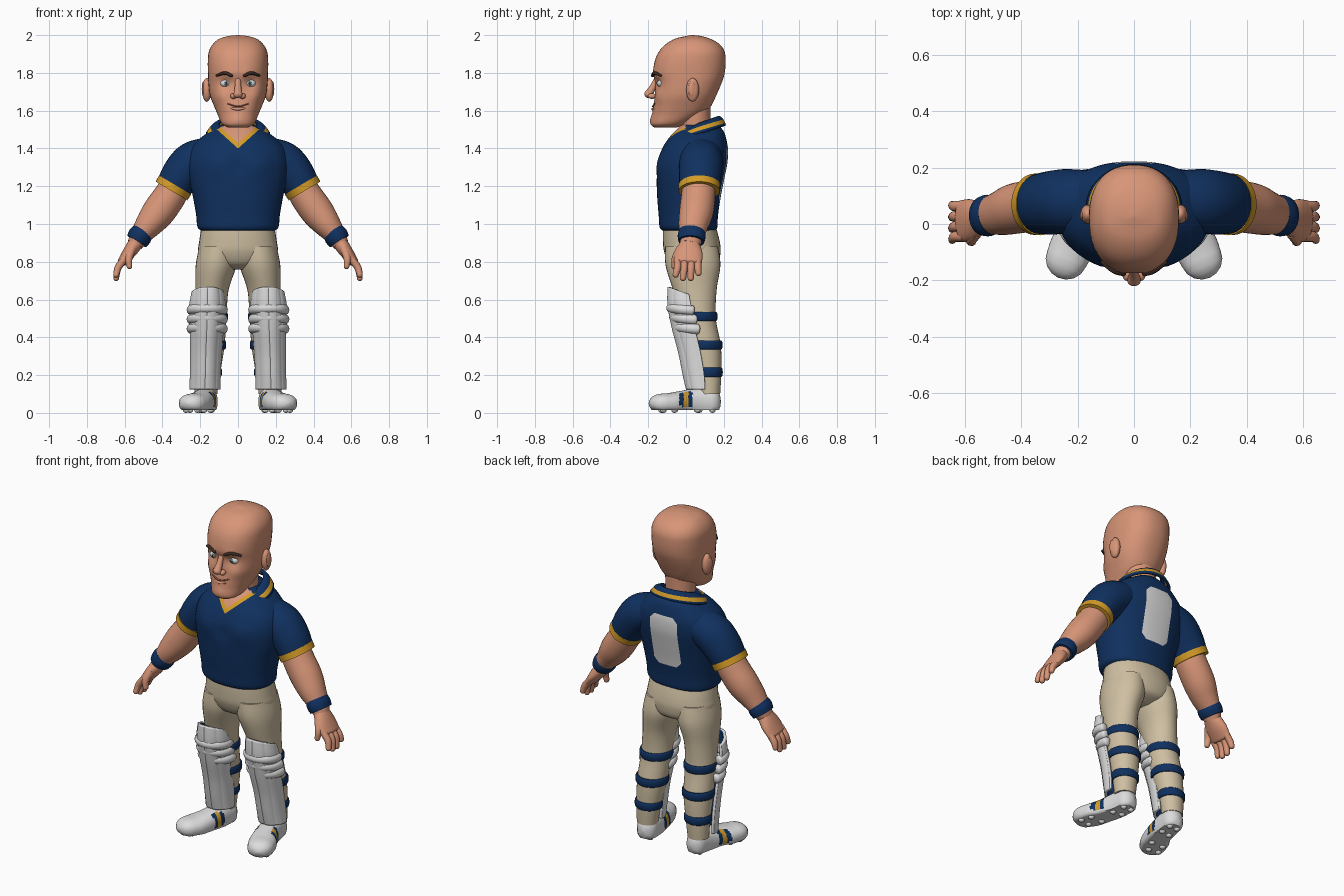
import bpy, bmesh, math
from mathutils import Vector

old = bpy.data.objects.get("Cube")
if old:
    bpy.data.objects.remove(old, do_unlink=True)


def material(name, r, g, b):
    m = bpy.data.materials.new(name)
    m.use_nodes = True
    m.diffuse_color = (r, g, b, 1)
    bsdf = m.node_tree.nodes["Principled BSDF"]
    bsdf.inputs["Base Color"].default_value = (r, g, b, 1)
    bsdf.inputs["Roughness"].default_value = 0.7
    return m


SKIN = material("skin", .68, .30, .185)
NAVY = material("navy", .005, .03, .115)
GOLD = material("gold", .66, .33, .02)
CREAM = material("cream", .62, .52, .36)
WHITE = material("white", .72, .72, .72)
IRIS = material("iris", .10, .22, .25)
BROWN = material("dark_brown", .045, .022, .015)
LIP = material("mouth_line", .30, .10, .06)
X, Y, Z = Vector((1, 0, 0)), Vector((0, 1, 0)), Vector((0, 0, 1))


def finish(name, bm, mats, mirror=False, rule=None, angle=40):
    """Turn a bmesh into a smooth object, colouring faces by a rule."""
    bmesh.ops.recalc_face_normals(bm, faces=bm.faces)
    bm.normal_update()
    if rule:
        for f in bm.faces:
            f.material_index = rule(f.calc_center_median(), f.normal)
    me = bpy.data.meshes.new(name)
    bm.to_mesh(me)
    bm.free()
    ob = bpy.data.objects.new(name, me)
    bpy.context.collection.objects.link(ob)
    for m in mats:
        me.materials.append(m)
    bpy.ops.object.select_all(action='DESELECT')
    ob.select_set(True)
    bpy.context.view_layer.objects.active = ob
    bpy.ops.object.shade_smooth_by_angle(angle=math.radians(angle))
    if mirror:
        ob.modifiers.new("mirror", 'MIRROR')
    return ob


def spline(rows, sub):
    """Catmull-Rom through rows of any width."""
    out = []
    for i in range(len(rows) - 1):
        p = [rows[max(0, min(len(rows) - 1, i + k))] for k in (-1, 0, 1, 2)]
        for s in range(sub):
            t = s / sub
            out.append([.5 * (2 * b + (c - a) * t + (2 * a - 5 * b + 4 * c - d) * t * t
                              + (3 * b - a - 3 * c + d) * t ** 3) for a, b, c, d in zip(*p)])
    return out + [list(rows[-1])]


def loft_mesh(rows, ref=None, seg=32, power=2, sub=6, tip=(0, 0), arc=math.pi, rib=0):
    """Rings (x, y, z, ra, rb); level rings without ref, else square to the path."""
    rows = spline(rows, sub)
    pts = [Vector(r[:3]) for r in rows]
    rings = []
    for i, r in enumerate(rows):
        t = (pts[min(i + 1, len(pts) - 1)] - pts[max(i - 1, 0)]).normalized()
        u = ref.cross(t).normalized() if ref else X
        rings.append((pts[i], u, t.cross(u) if ref else Y, r[3], r[4], t))
    # rounded tips
    for end, depth in zip((0, -1), tip):
        c, u, v, a, b, t = rings[end]
        for k in range(1, 5):
            q = k * math.pi / 8
            shift = t * depth * math.sin(q) * (1 if end else -1)
            ring = (c + shift, u, v, a * math.cos(q), b * math.cos(q), t)
            if depth:
                rings.insert(len(rings) if end else 0, ring)
    closed = arc >= math.pi
    bm = bmesh.new()
    n = seg if closed else seg + 1
    grid = []
    for c, u, v, a, b, t in rings:
        line = []
        for j in range(n):
            q = -arc + 2 * arc * j / seg
            s, k = math.sin(q), math.cos(q)
            m = (abs(s) ** power + abs(k) ** power) ** (-1 / power)
            m *= 1 + rib * abs(math.sin(4 * q)) ** .5
            line.append(bm.verts.new(c + u * s * m * max(a, .0005) - v * k * m * max(b, .0005)))
        grid.append(line)
    for lo, hi in zip(grid, grid[1:]):
        for j in range(seg):
            k = (j + 1) % n
            bm.faces.new((lo[j], lo[k], hi[k], hi[j]))
    if closed:
        bm.faces.new(grid[0][::-1])
        bm.faces.new(grid[-1])
    return bm


def loft(name, rows, mat, mirror=False, **kw):
    return finish(name, loft_mesh(rows, **kw), [mat], mirror)


def body(rows):
    """(z, half width, front y, back y) to ring rows."""
    return [(0, (f + b) / 2, z, w, (b - f) / 2) for z, w, f, b in rows]


def nudge(bm, spots):
    """Push soft bumps and hollows, the same on both sides."""
    for v in bm.verts:
        p = Vector((abs(v.co.x), v.co.y, v.co.z))
        for c, r, d in spots:
            v.co.y += d * math.exp(-((p - Vector(c)).length / r) ** 2)


def ball(name, loc, size, mat, mirror=True):
    bm = bmesh.new()
    bmesh.ops.create_uvsphere(bm, u_segments=20, v_segments=12, radius=1)
    for v in bm.verts:
        v.co = Vector(loc) + Vector(a * b for a, b in zip(v.co, size))
    return finish(name, bm, [mat], mirror)


# Head
bm = loft_mesh(body([(1.51, .05, -.165, -.05), (1.53, .085, -.183, .0), (1.58, .108, -.178, .09),
                     (1.62, .125, -.174, .13), (1.68, .148, -.165, .16), (1.75, .157, -.165, .19),
                     (1.80, .159, -.174, .205), (1.86, .16, -.166, .21), (1.91, .155, -.145, .205),
                     (1.95, .135, -.11, .18), (1.98, .10, -.06, .13), (1.995, .05, 0, .08),
                     (2.0, .005, .025, .035)]), power=2.3, seg=48)
nudge(bm, [((.065, -.16, 1.745), .035, .018), ((0, -.18, 1.55), .03, -.008),
           ((.085, -.13, 1.675), .035, -.012), ((.05, -.16, 1.79), .03, -.006)])
finish("head", bm, [SKIN], angle=60)
loft("neck", body([(1.40, .09, -.03, .14), (1.5, .085, -.03, .13), (1.64, .09, -.03, .13)]), SKIN)
ball("ears", (.165, .035, 1.71), (.025, .034, .063), SKIN)
ball("ear_hollows", (.184, .03, 1.715), (.008, .018, .04), SKIN)
loft("nose", [(0, -.158, 1.765, .014, .012), (0, -.178, 1.72, .018, .018),
              (0, -.2, 1.685, .024, .022)], SKIN, ref=Y, tip=(.01, .018))
ball("nostrils", (.024, -.18, 1.677), (.017, .022, .015), SKIN)
ball("eyes", (.065, -.122, 1.745), (.031, .031, .023), WHITE)
ball("irises", (.062, -.15, 1.745), (.010, .006, .011), IRIS)
ball("pupils", (.062, -.154, 1.745), (.005, .004, .006), BROWN)
loft("eyebrows", [(.034, -.176, 1.785, .008, .010), (.07, -.164, 1.799, .009, .012),
                  (.112, -.135, 1.786, .006, .008)], BROWN, True, ref=Y, tip=(.006, .006), seg=12)
loft("mouth", [(-.055, -.164, 1.637, .003, .004), (0, -.175, 1.622, .004, .006),
               (.055, -.164, 1.637, .003, .004)], LIP, ref=Y, seg=10)
loft("lower_lip", [(-.03, -.168, 1.612, .006, .008), (0, -.174, 1.608, .008, .01),
                   (.03, -.168, 1.612, .006, .008)], SKIN, ref=Y, seg=12, tip=(.01, .01))

# Shirt, with the open neck, its gold edge and the back panel cut in
bm = loft_mesh(body([(.965, .195, -.125, .158), (.985, .215, -.14, .166), (1.05, .222, -.145, .17),
                     (1.15, .24, -.153, .185), (1.25, .262, -.155, .205), (1.33, .268, -.148, .22),
                     (1.40, .25, -.125, .222), (1.45, .205, -.095, .213), (1.49, .15, -.06, .2),
                     (1.525, .09, -.025, .17)]), power=2.3, seg=56)
nudge(bm, [((.11, -.13, 1.32), .07, -.012), ((0, -.15, 1.3), .04, .008)])
V_LOW, V_HIGH, PW, P_LOW, P_HIGH = 1.40, 1.428, .09, 1.11, 1.425
cuts = [((0, 0, z), (s * .9, 0, 1)) for z in (V_LOW, V_HIGH) for s in (-1, 1)]
cuts += [((s * PW, 0, 0), (1, 0, 0)) for s in (-1, 1)]
cuts += [((0, 0, z), (0, 0, 1)) for z in (P_LOW, P_HIGH)]
cuts += [((s * PW, 0, z + k * .03), (s, 0, -k)) for s in (-1, 1)
         for z, k in ((P_LOW, 1), (P_HIGH, -1))]
for co, no in cuts:
    bmesh.ops.bisect_plane(bm, geom=bm.verts[:] + bm.edges[:] + bm.faces[:],
                           dist=1e-5, plane_co=co, plane_no=no)


def shirt_rule(c, n):
    rise = c.z - .9 * abs(c.x)
    if c.y < 0 and rise > V_LOW:
        return 2 if rise > V_HIGH else 1
    edge = min(c.z - P_LOW, P_HIGH - c.z)
    corner = abs(c.x) - PW + .03 < edge
    return 3 if c.y > .05 and edge > 0 and abs(c.x) < PW and corner else 0


finish("shirt", bm, [NAVY, GOLD, SKIN, WHITE], rule=shirt_rule, angle=60)
loft("sleeves", [(.16, .08, 1.36, .10, .11), (.24, .08, 1.325, .11, .115),
                 (.30, .075, 1.26, .105, .112), (.345, .07, 1.185, .093, .105)], NAVY, True, ref=Y)
loft("sleeve_cuffs", [(.333, .07, 1.207, .099, .11), (.352, .07, 1.175, .097, .109)],
     GOLD, True, ref=Y)

# Folded collar with a gold stripe
bm = bmesh.new()
COLS, ROWS, GAP = 48, 8, .32
grid = []
for i in range(COLS + 1):
    a = GAP + (2 * math.pi - 2 * GAP) * i / COLS
    s, k = math.sin(a), math.cos(a)
    top = Vector((.10 * s, .06 - .11 * k, 1.525 - .04 * k - .035 * max(k, 0)))
    low = Vector((.165 * s, .058 - .148 * k, 1.475 - .045 * k))
    grid.append([bm.verts.new(top.lerp(low, j / ROWS) + Z * .014 * math.sin(math.pi * j / ROWS))
                 for j in range(ROWS + 1)])
for i in range(COLS):
    for j in range(ROWS):
        f = bm.faces.new((grid[i][j], grid[i + 1][j], grid[i + 1][j + 1], grid[i][j + 1]))
        f.material_index = 1 if j in (5, 6) else 0
collar = finish("collar", bm, [NAVY, GOLD])
solid = collar.modifiers.new("thickness", 'SOLIDIFY')
solid.thickness, solid.offset = .014, 0

# Arms and hands
loft("arms", [(.31, .07, 1.24, .08, .085), (.36, .065, 1.15, .086, .09), (.42, .055, 1.065, .087, .09),
              (.47, .04, 1.0, .074, .08), (.52, .03, .935, .053, .064), (.545, .02, .89, .042, .052)],
     SKIN, True, ref=Y)
loft("wristbands", [(.503, .033, .962, .058, .069), (.52, .03, .935, .064, .074),
                    (.537, .028, .908, .058, .069)], NAVY, True, ref=Y)
loft("palms", [(.54, .022, .90, .04, .05), (.575, .015, .85, .035, .073), (.612, .01, .80, .026, .074)],
     SKIN, True, ref=Y, tip=(0, .015))
for i, (tip_y, tip_z) in enumerate([(-.055, .73), (-.016, .712), (.025, .712), (.066, .738)]):
    y = -.045 + .036 * i
    loft(f"fingers_{i + 1}", [(.6, y, .815, .019, .019), (.634, y, .77, .019, .019),
                              (.645, tip_y, tip_z, .015, .016)], SKIN, True, ref=Y, seg=14, tip=(0, .014))
loft("thumbs", [(.56, -.03, .87, .022, .022), (.578, -.055, .82, .02, .02),
                (.575, -.062, .775, .015, .016)], SKIN, True, ref=Y, seg=14, tip=(0, .014))

# Trousers
loft("trouser_seat", body([(.76, .06, -.03, .1), (.79, .16, -.085, .165), (.85, .208, -.115, .183),
                           (.91, .205, -.122, .178), (.985, .193, -.122, .158)]), CREAM, power=2.2)
loft("trouser_legs", [(.17, .125, .1, .06, .056), (.165, .12, .2, .069, .066), (.155, .1, .35, .083, .085),
                      (.147, .07, .5, .086, .088), (.138, .047, .65, .088, .115),
                      (.116, .037, .78, .108, .145), (.105, .03, .88, .1, .14)], CREAM, True)
for name, x, y, z, a, b in [("knee", .147, .07, .51, .093, .096), ("calf", .155, .1, .36, .092, .093),
                            ("ankle", .165, .118, .215, .079, .076)]:
    loft(name + "_straps", [(x, y, z - .024, a - .006, b - .006), (x, y, z - .014, a, b),
                            (x, y, z + .014, a, b), (x, y, z + .024, a - .006, b - .006)],
         NAVY, True, sub=2)

# Ribbed leg pads with a navy lining
bm = loft_mesh([(.175, .09, .125, .08, .088), (.173, .085, .2, .08, .1), (.17, .065, .32, .082, .104),
                (.165, .035, .45, .088, .108), (.162, .015, .57, .094, .11), (.16, .005, .668, .084, .1)],
               seg=64, arc=1.68, rib=.05)
for v in bm.verts:
    side = max(0, (v.co.y + .1) / .1)
    v.co.z -= .035 * side * max(0, (v.co.z - .57) / .1)
pads = finish("leg_pads", bm, [WHITE, NAVY], True)
solid = pads.modifiers.new("thickness", 'SOLIDIFY')
solid.thickness, solid.offset, solid.material_offset = .016, -1, 1
for i, z in enumerate((.455, .505, .555)):
    arc = [k * math.pi / 12 for k in range(-7, 8)]
    loft(f"knee_rolls_{i + 1}", [(.163 + .083 * math.sin(a), .04 - .3 * (z - .455) - .088 * math.cos(a),
                                  z - .01 * (1 - math.cos(a)), .026, .027) for a in arc],
         WHITE, True, ref=Z, seg=16, sub=2, tip=(.012, .012))

# Shoes with side stripes and studs
bm = loft_mesh([(.165, .135, .06, .058, .075), (.175, .06, .058, .062, .075), (.195, -.02, .055, .07, .062),
                (.22, -.08, .05, .078, .056), (.24, -.125, .05, .074, .052)],
               ref=Z, sub=10, tip=(.05, .072), power=2.3)
for v in bm.verts:
    v.co.z = max(v.co.z, .014)


def stripe_rule(c, n):
    if abs(c.y) > .036 or not .035 < c.z < .112 or abs(n.z) > .85:
        return 0
    return 2 if abs(c.y) < .012 else 1


finish("shoes", bm, [WHITE, NAVY, GOLD], True, stripe_rule, 50)
for i, (x, y) in enumerate([(.14, .14), (.19, .14), (.145, .07), (.2, .06),
                            (.18, -.06), (.255, -.06), (.215, -.13), (.275, -.12)]):
    ball(f"studs_{i + 1}", (x, y, .014), (.017, .017, .014), WHITE)
